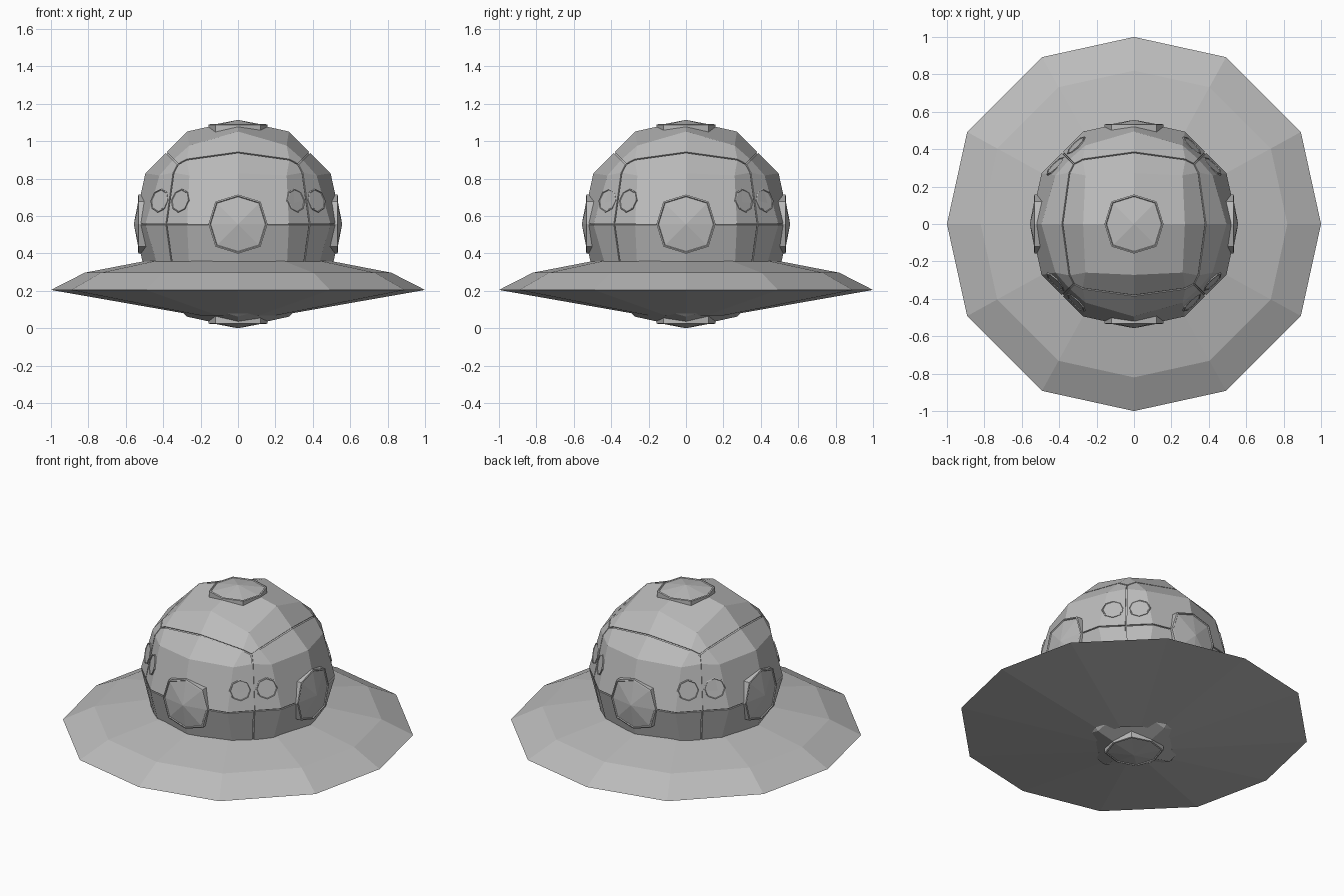
import bpy, bmesh, math
from mathutils import Vector

if "Cube" in bpy.data.objects:
    bpy.data.objects.remove(bpy.data.objects["Cube"])

CZ = 0.557  # centre height of the globe
grey = bpy.data.materials.new("metal grey")
grey.diffuse_color = (0.5, 0.5, 0.5, 1)
grey.use_nodes = True
grey.node_tree.nodes["Principled BSDF"].inputs["Base Color"].default_value = grey.diffuse_color


def finish(bm, name, z=CZ):
    bmesh.ops.remove_doubles(bm, verts=bm.verts, dist=1e-4)
    bmesh.ops.recalc_face_normals(bm, faces=bm.faces)
    me = bpy.data.meshes.new(name)
    bm.to_mesh(me)
    bm.free()
    me.materials.append(grey)
    ob = bpy.data.objects.new(name, me)
    ob.location.z = z
    bpy.context.collection.objects.link(ob)
    return ob


# Rounded cube: one octant of one side (across, along, out)
GRID = {(0, 0): (0, 0, .555), (1, 0): (.272, 0, .495), (2, 0): (.383, 0, .383),
        (1, 1): (.26, .26, .42), (2, 1): (.345, .275, .345), (2, 2): (.32, .32, .32)}


def side_point(i, j):
    a, b = abs(i), abs(j)
    u, v, w = GRID[(max(a, b), min(a, b))]
    if b > a:
        u, v = v, u
    return math.copysign(u, i), math.copysign(v, j), w


def globe_mesh(scale=1.0):
    bm = bmesh.new()
    for axis in range(3):
        for sign in (1, -1):
            def vert(i, j):
                u, v, w = side_point(i, j)
                p = [0, 0, 0]
                p[axis], p[(axis + 1) % 3], p[(axis + 2) % 3] = sign * w, u, v
                return bm.verts.new(Vector(p) * scale)
            for i in range(-2, 2):
                for j in range(-2, 2):
                    bm.faces.new([vert(i, j), vert(i + 1, j), vert(i + 1, j + 1), vert(i, j + 1)])
    bmesh.ops.remove_doubles(bm, verts=bm.verts, dist=1e-4)
    bmesh.ops.recalc_face_normals(bm, faces=bm.faces)
    return bm


# Inner core seen through the panel gaps
finish(globe_mesh(0.985), "globe_core")


# Outer panels, cut apart along the cube edges and the equator
def on_cube_edge(v):
    c = sorted(abs(x) for x in v.co)
    return c[2] - c[1] < 1e-3


bm = globe_mesh()
seams = [e for e in bm.edges if all(on_cube_edge(v) for v in e.verts)
         or all(abs(v.co.z) < 1e-3 for v in e.verts)]
gap = bmesh.ops.bevel(bm, geom=seams, offset=0.004, offset_type='OFFSET', segments=1,
                      profile=0.5, affect='EDGES')
bmesh.ops.delete(bm, geom=gap["faces"], context='FACES')
panels = finish(bm, "globe_panels")
mod = panels.modifiers.new("thickness", 'SOLIDIFY')
mod.thickness = 0.007
mod.offset = -1


# Raised plates built from stacked rings around a normal
def plate(name, centre, normal, up, rings, tip, diag=1.0):
    n = Vector(normal).normalized()
    t = Vector(up).cross(n).normalized()
    b = n.cross(t)
    c = Vector(centre)
    bm = bmesh.new()
    loops = []
    for r, h in rings:
        loop = []
        for k in range(8):
            a = k * math.pi / 4
            s = r * (diag if k % 2 else 1)
            loop.append(bm.verts.new(c + t * s * math.cos(a) + b * s * math.sin(a) + n * h))
        loops.append(loop)
    for lo, hi in zip(loops, loops[1:]):
        for k in range(8):
            bm.faces.new([lo[k], lo[(k + 1) % 8], hi[(k + 1) % 8], hi[k]])
    top = bm.verts.new(c + n * tip)
    for k in range(8):
        bm.faces.new([loops[-1][k], loops[-1][(k + 1) % 8], top])
    finish(bm, name)


# Octagonal hatch on each of the six sides
for name, n in (("front", (0, -1, 0)), ("back", (0, 1, 0)), ("left", (-1, 0, 0)),
                ("right", (1, 0, 0)), ("top", (0, 0, 1)), ("bottom", (0, 0, -1))):
    up = (0, 1, 0) if n[2] else (0, 0, 1)
    plate(name + "_hatch", (0, 0, 0), n, up,
          [(.158, .49), (.158, .531), (.150, .534), (.146, .529)], .557, 1.08)

# Pairs of round ports on the four upper corners
for sx in (1, -1):
    for sy in (1, -1):
        for d in (.055, -.055):
            plate("corner_port", (sx * (.362 + d), sy * (.362 - d), .125),
                  (sx * .685, sy * .69, .23), (0, 0, 1),
                  [(.065, -.01), (.065, .007), (.060, .009), (.057, .005)], .005)

# Wide twelve-sided brim
bm = bmesh.new()
profile = [(.22, .068), (1.0, .205), (.82, .297), (.52, .355), (.42, .372)]
shape = []
for k in range(4):
    for x, y in ((1, 0), (.892, .492), (.492, .892)):
        for _ in range(k):
            x, y = -y, x
        shape.append((x, y))
rings = [[bm.verts.new((x * r, y * r, z)) for x, y in shape] for r, z in profile]
rings.append(rings[0])
for lo, hi in zip(rings, rings[1:]):
    for k in range(12):
        bm.faces.new([lo[k], lo[(k + 1) % 12], hi[(k + 1) % 12], hi[k]])
finish(bm, "brim", 0)
